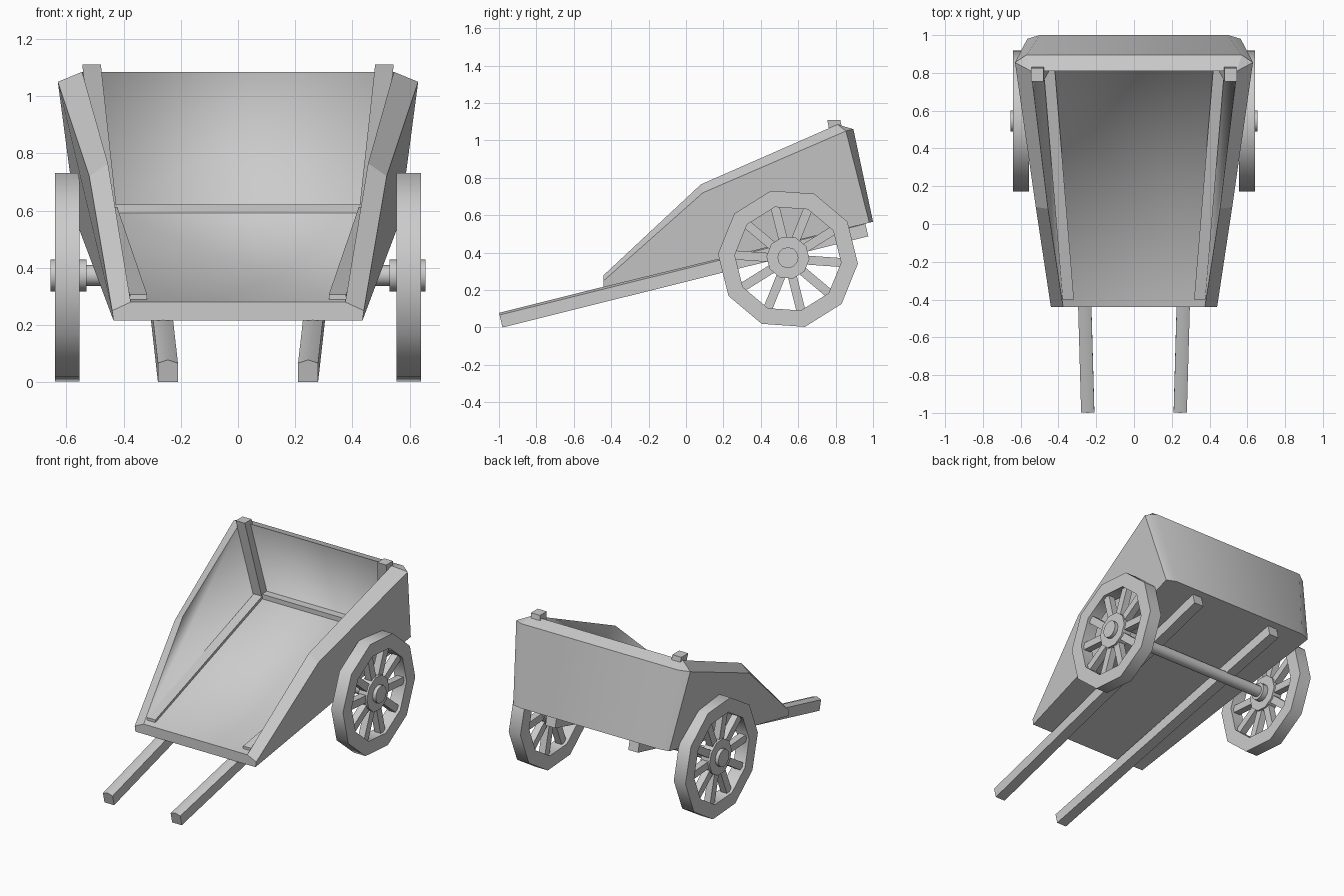
import bpy, bmesh
from math import sin, cos, radians, tau
from mathutils import Vector

if "Cube" in bpy.data.objects:
    bpy.data.objects.remove(bpy.data.objects["Cube"])

grey = bpy.data.materials.new("weathered_grey")
grey.use_nodes = True
grey.diffuse_color = (0.6, 0.6, 0.6, 1)
grey.node_tree.nodes["Principled BSDF"].inputs["Base Color"].default_value = (0.6, 0.6, 0.6, 1)


def finish(name, bm, smooth_angle=None):
    bmesh.ops.recalc_face_normals(bm, faces=bm.faces)
    mesh = bpy.data.meshes.new(name)
    bm.to_mesh(mesh)
    bm.free()
    mesh.materials.append(grey)
    obj = bpy.data.objects.new(name, mesh)
    bpy.context.collection.objects.link(obj)
    if smooth_angle:
        mesh.shade_smooth()
        mesh.set_sharp_from_angle(angle=radians(smooth_angle))
    return obj


def add_prism(bm, section, start, end):
    """Sweep a section (list of offsets) from start to end."""
    rings = [[bm.verts.new(Vector(p) + Vector(o)) for o in section] for p in (start, end)]
    n = len(section)
    for i in range(n):
        j = (i + 1) % n
        bm.faces.new((rings[0][i], rings[0][j], rings[1][j], rings[1][i]))
    bm.faces.new(rings[0][::-1])
    bm.faces.new(rings[1])


def prism(name, section, start, end, smooth_angle=None):
    bm = bmesh.new()
    add_prism(bm, section, start, end)
    return finish(name, bm, smooth_angle)


def rect(u, v):
    u, v = Vector(u) / 2, Vector(v) / 2
    return [-u - v, u - v, u + v, -u + v]


def circle(radius, sides, phase=0.0):
    return [Vector((0, radius * cos(phase + tau * i / sides), radius * sin(phase + tau * i / sides)))
            for i in range(sides)]


# Cart body: flared, thick-walled tub with an open sloping front
corners = {
    "front_low": (0.435, -0.44, 0.215), "front_top": (0.44, -0.44, 0.25),
    "knee": (0.52, 0.09, 0.72), "rear_top": (0.63, 0.855, 1.05),
    "rear_low": (0.565, 0.98, 0.56), "back_top": (0.57, 0.895, 1.06),
    "back_low": (0.50, 1.0, 0.565), "in_front": (0.375, -0.44, 0.28),
    "in_knee": (0.455, 0.08, 0.765), "in_top": (0.545, 0.81, 1.085),
    "in_low": (0.49, 0.91, 0.605),
}
side_faces = [
    "front_low front_top knee rear_top rear_low", "front_top in_front in_knee knee",
    "knee in_knee in_top rear_top", "rear_top in_top back_top",
    "rear_top back_top back_low rear_low", "in_front in_low in_top in_knee",
]
# Each of these runs across the cart and is closed by its own mirror image
cross_faces = [
    "front_low front_top in_front", "front_low rear_low back_low", "back_top back_low",
    "in_top back_top", "in_top in_low", "in_front in_low",
]
bm = bmesh.new()
left = {k: bm.verts.new(p) for k, p in corners.items()}
right = {k: bm.verts.new((-p[0], p[1], p[2])) for k, p in corners.items()}


def is_soft(names):
    return all(n.startswith("in_") for n in names) or "back_top" in names and "back_low" in names


for text in side_faces:
    names = text.split()
    for verts in (left, right):
        bm.faces.new([verts[n] for n in names]).smooth = is_soft(names)
for text in cross_faces:
    names = text.split()
    loop = [left[n] for n in names] + [right[n] for n in reversed(names)]
    bm.faces.new(loop).smooth = is_soft(names)
finish("cart_body", bm)

# Batten across the foot of the back wall
prism("back_batten", rect((0, 0.06, 0), (0, 0, 0.05)), (-0.46, 0.885, 0.597), (0.46, 0.885, 0.597))

CENTRE = Vector((0, 0.545, 0.367))
SIDES, PHASE = 10, radians(32)

for s, side in ((1, "left"), (-1, "right")):
    # Corner post and floor batten inside the tub
    prism(side + "_post", rect((0.065, 0, 0), (0, 0.07, 0)),
          (s * 0.455, 0.89, 0.59), (s * 0.512, 0.79, 1.11))
    prism(side + "_floor_batten", rect((0.06, 0, 0), (0, 0, 0.04)),
          (s * 0.348, -0.40, 0.287), (s * 0.455, 0.89, 0.60))

    # Pulling shaft with a ridged top
    up = Vector((0, -0.019, 0.078))
    shaft = [(-0.035, 0, 0), (0.035, 0, 0), Vector((0.035, 0, 0)) + up * 0.85,
             up, Vector((-0.035, 0, 0)) + up * 0.85]
    prism(side + "_shaft", shaft, (s * 0.245, -0.981, 0.0), (s * 0.30, 0.975, 0.487), 50)

    # Wheel rim
    bm = bmesh.new()
    rings = [[bm.verts.new(CENTRE + Vector((s * x, 0, 0)) + p) for p in circle(r, SIDES, PHASE)]
             for r, x in ((0.375, 0.555), (0.375, 0.64), (0.285, 0.64), (0.285, 0.555))]
    for k in range(4):
        a, b = rings[k], rings[(k + 1) % 4]
        for i in range(SIDES):
            j = (i + 1) % SIDES
            bm.faces.new((a[i], a[j], b[j], b[i]))
    finish(side + "_wheel_rim", bm, 40)

    # Spokes run to the rim corners
    bm = bmesh.new()
    for d in circle(1, SIDES, PHASE):
        across = Vector((0, -d.z, d.y))
        mid = CENTRE + Vector((s * 0.598, 0, 0))
        add_prism(bm, rect((0.045, 0, 0), across * 0.048), mid + d * 0.09, mid + d * 0.29)
    finish(side + "_spokes", bm)

    # Hub and axle cap
    hub = CENTRE + Vector((0, 0, 0.006))
    prism(side + "_hub", circle(0.115, SIDES, PHASE),
          hub + Vector((s * 0.565, 0, 0)), hub + Vector((s * 0.632, 0, 0)), 40)
    prism(side + "_axle_cap", circle(0.056, 12),
          hub + Vector((s * 0.53, 0, 0)), hub + Vector((s * 0.655, 0, 0)), 40)

# Axle between the wheels
prism("axle", circle(0.037, 12), CENTRE + Vector((-0.56, 0, 0.006)), CENTRE + Vector((0.56, 0, 0.006)), 40)
